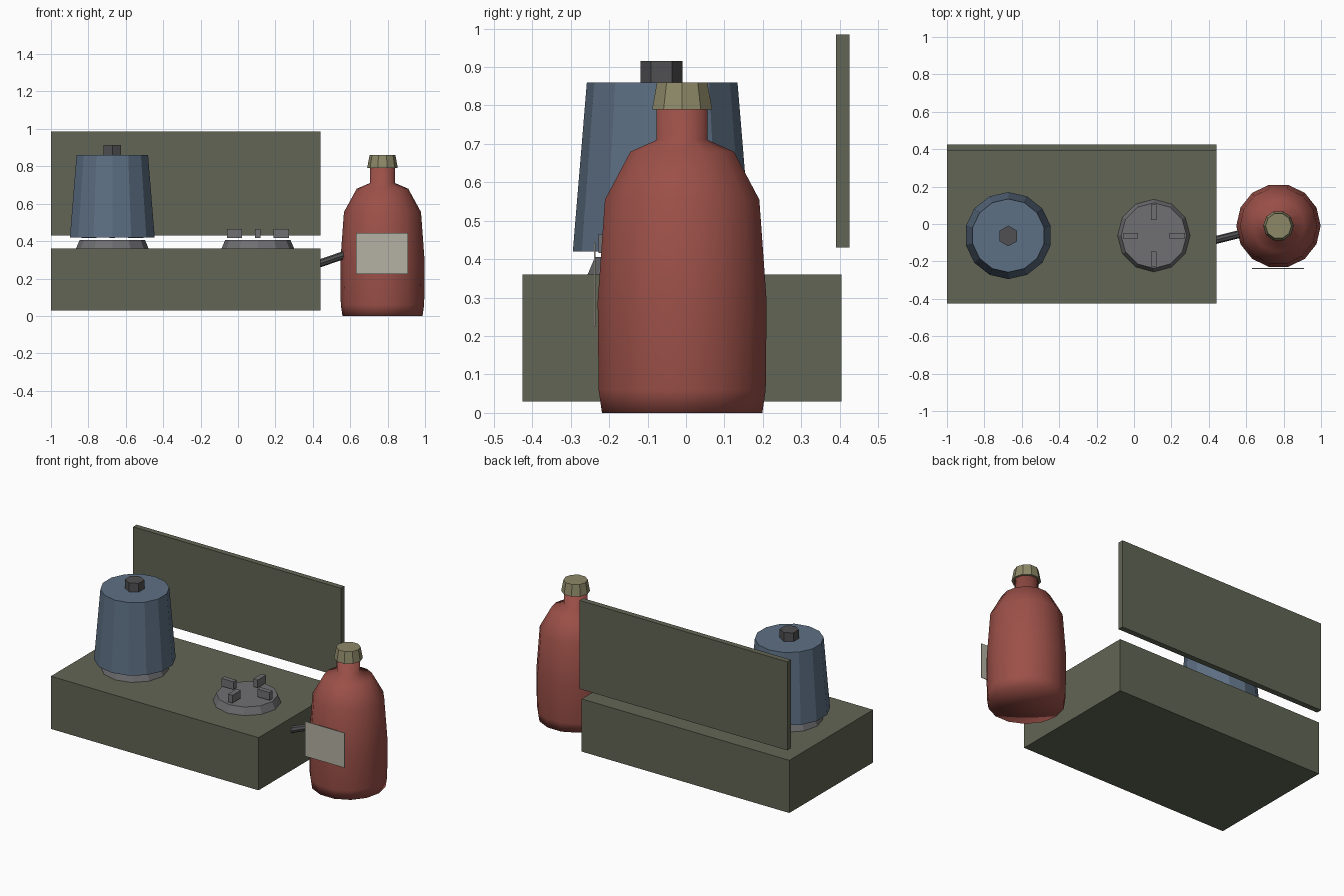
import bpy, math
from mathutils import Vector, Matrix

if "Cube" in bpy.data.objects:
    bpy.data.objects.remove(bpy.data.objects["Cube"])


def mat(name, r, g, b):
    m = bpy.data.materials.new(name)
    m.diffuse_color = (r, g, b, 1)
    m.use_nodes = True
    m.node_tree.nodes["Principled BSDF"].inputs["Base Color"].default_value = m.diffuse_color
    return m


OLIVE = mat("olive", 0.12, 0.13, 0.09)
BLUE = mat("blue", 0.11, 0.16, 0.23)
RED = mat("red", 0.33, 0.08, 0.065)
CREAM = mat("cream", 0.46, 0.44, 0.37)
TAN = mat("tan", 0.27, 0.25, 0.14)
STEEL = mat("steel", 0.16, 0.16, 0.17)
DARK = mat("dark", 0.08, 0.08, 0.085)


def add(name, verts, faces, material):
    me = bpy.data.meshes.new(name)
    me.from_pydata(verts, [], faces)
    me.materials.append(material)
    ob = bpy.data.objects.new(name, me)
    bpy.context.collection.objects.link(ob)
    return ob


def box(name, lo, hi, material):
    v = [(x, y, z) for x in (lo[0], hi[0]) for y in (lo[1], hi[1]) for z in (lo[2], hi[2])]
    f = [(0, 1, 3, 2), (4, 6, 7, 5), (0, 4, 5, 1), (2, 3, 7, 6), (0, 2, 6, 4), (1, 5, 7, 3)]
    return add(name, v, f, material)


def lathe(name, cx, cy, profile, sides, material, start=0.0, smooth=False):
    """Revolve (radius, z) points, with fan caps at both ends."""
    v = []
    for r, z in profile:
        for i in range(sides):
            a = start + 2 * math.pi * i / sides
            v.append((cx + r * math.cos(a), cy + r * math.sin(a), z))
    f = []
    for k in range(len(profile) - 1):
        for i in range(sides):
            j = (i + 1) % sides
            f.append((k * sides + i, k * sides + j, (k + 1) * sides + j, (k + 1) * sides + i))
    bottom, top = len(v), len(v) + 1
    v += [(cx, cy, profile[0][1]), (cx, cy, profile[-1][1])]
    last = (len(profile) - 1) * sides
    for i in range(sides):
        j = (i + 1) % sides
        f += [(bottom, j, i), (top, last + i, last + j)]
    ob = add(name, v, f, material)
    if smooth:
        ob.data.polygons.foreach_set("use_smooth", [True] * len(f))
    return ob


# Stove case and raised lid
box("stove_case", (-1, -0.425, 0.03), (0.44, 0.405, 0.36), OLIVE)
box("stove_lid", (-1, 0.39, 0.43), (0.44, 0.425, 0.985), OLIVE)

# Two burners, each with four pot supports
CY = -0.062
for side, cx in (("left", -0.672), ("right", 0.106)):
    lathe(side + "_burner", cx, CY, [(0.194, 0.36), (0.175, 0.405)], 12, STEEL)
    for k in range(4):
        dx, dy = ((1, 0), (0, 1), (-1, 0), (0, -1))[k]
        px, py = cx + 0.125 * dx, CY + 0.125 * dy
        hx, hy = (0.041, 0.015) if dx else (0.015, 0.041)
        box(f"{side}_pot_support_{k + 1}", (px - hx, py - hy, 0.416),
            (px + hx, py + hy, 0.465), STEEL)

# Coffee pot with knob
lathe("coffee_pot", -0.672, CY, [(0.2325, 0.42), (0.196, 0.86)], 14, BLUE, math.pi / 2)
lathe("pot_knob", -0.672, CY - 0.002, [(0.055, 0.855), (0.055, 0.915)], 6, DARK, math.pi / 2)

# Fuel bottle, cap and label
BX, BY = 0.7725, -0.01
lathe("fuel_bottle", BX, BY,
      [(0.214, 0), (0.223, 0.06), (0.2255, 0.29), (0.206, 0.555), (0.138, 0.68),
       (0.068, 0.71), (0.068, 0.80)], 14, RED, smooth=True)
lathe("bottle_cap", BX, BY, [(0.082, 0.79), (0.069, 0.86)], 10, TAN)
box("bottle_label", (0.632, -0.24, 0.225), (0.908, -0.236, 0.443), CREAM)

# Fuel hose between the case and the bottle
hose = lathe("fuel_hose", 0, 0, [(0.021, -0.5), (0.021, 0.5)], 8, DARK)
a, b = Vector((0.42, -0.09, 0.275)), Vector((0.60, -0.045, 0.337))
d = b - a
hose.data.transform(Matrix.Translation((a + b) / 2)
                    @ d.to_track_quat('Z', 'Y').to_matrix().to_4x4()
                    @ Matrix.Diagonal((1, 1, d.length, 1)))
